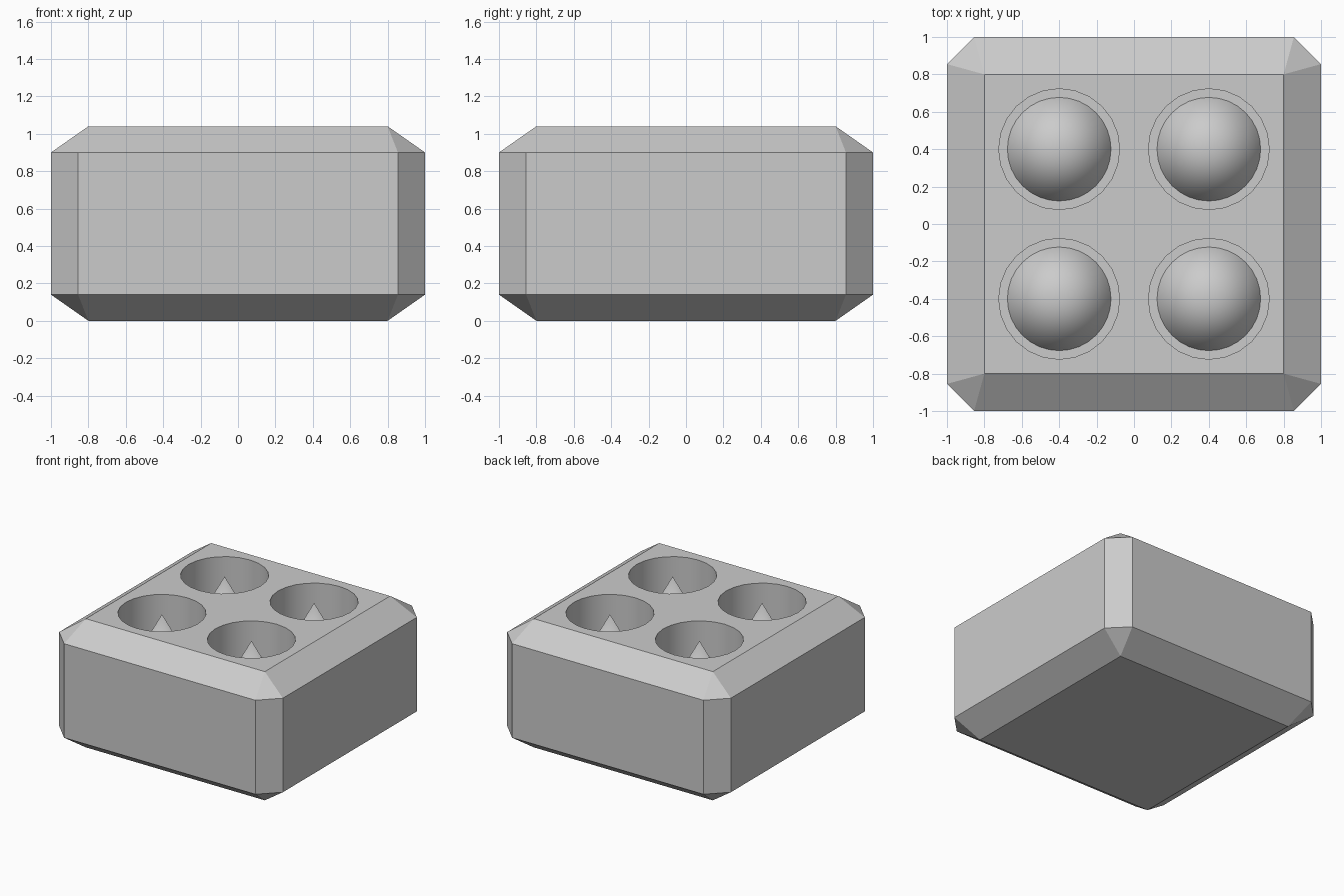
import bpy, bmesh
from math import radians

if "Cube" in bpy.data.objects:
    bpy.data.objects.remove(bpy.data.objects["Cube"])

H = 1.04          # block height
FLOOR = 0.52      # floor of the round wells
CENTRES = [(x, y) for x in (-0.4, 0.4) for y in (-0.4, 0.4)]


def finish(bm, name):
    me = bpy.data.meshes.new(name)
    bmesh.ops.recalc_face_normals(bm, faces=bm.faces)
    bm.to_mesh(me)
    bm.free()
    ob = bpy.data.objects.new(name, me)
    bpy.context.collection.objects.link(ob)
    return ob


def smooth(ob, angle):
    bpy.ops.object.select_all(action='DESELECT')
    ob.select_set(True)
    bpy.context.view_layer.objects.active = ob
    bpy.ops.object.shade_smooth_by_angle(angle=radians(angle))


def cone(bm, x, y, z0, z1, r0, r1, sides, caps=True):
    made = bmesh.ops.create_cone(bm, cap_ends=caps, segments=sides,
                                 radius1=r0, radius2=r1, depth=z1 - z0)
    bmesh.ops.translate(bm, verts=made['verts'], vec=(x, y, (z0 + z1) / 2))


# chamfered block: square top and bottom, octagonal sides
bm = bmesh.new()
for sx in (-1, 1):
    for sy in (-1, 1):
        for z_end, z_side in ((0, 0.14), (H, 0.90)):
            bm.verts.new((0.8 * sx, 0.8 * sy, z_end))
            bm.verts.new((sx, 0.855 * sy, z_side))
            bm.verts.new((0.855 * sx, sy, z_side))
bmesh.ops.convex_hull(bm, input=bm.verts)
bmesh.ops.dissolve_limit(bm, angle_limit=radians(1), verts=bm.verts, edges=bm.edges)
block = finish(bm, "block")

# four round wells cut from the top
bm = bmesh.new()
for x, y in CENTRES:
    cone(bm, x, y, FLOOR, H + 0.2, 0.323, 0.323, 24)
cutter = finish(bm, "well_cutter")
bpy.context.view_layer.objects.active = block
mod = block.modifiers.new("wells", 'BOOLEAN')
mod.operation = 'DIFFERENCE'
mod.solver = 'EXACT'
mod.object = cutter
bpy.ops.object.modifier_apply(modifier=mod.name)
bpy.data.objects.remove(cutter)
smooth(block, 20)

# a pointed cone standing in each well
bm = bmesh.new()
for x, y in CENTRES:
    cone(bm, x, y, FLOOR, H - 0.01, 0.277, 0, 32, caps=False)
bmesh.ops.remove_doubles(bm, verts=bm.verts, dist=0.0005)
spikes = finish(bm, "well_spikes")
smooth(spikes, 40)
